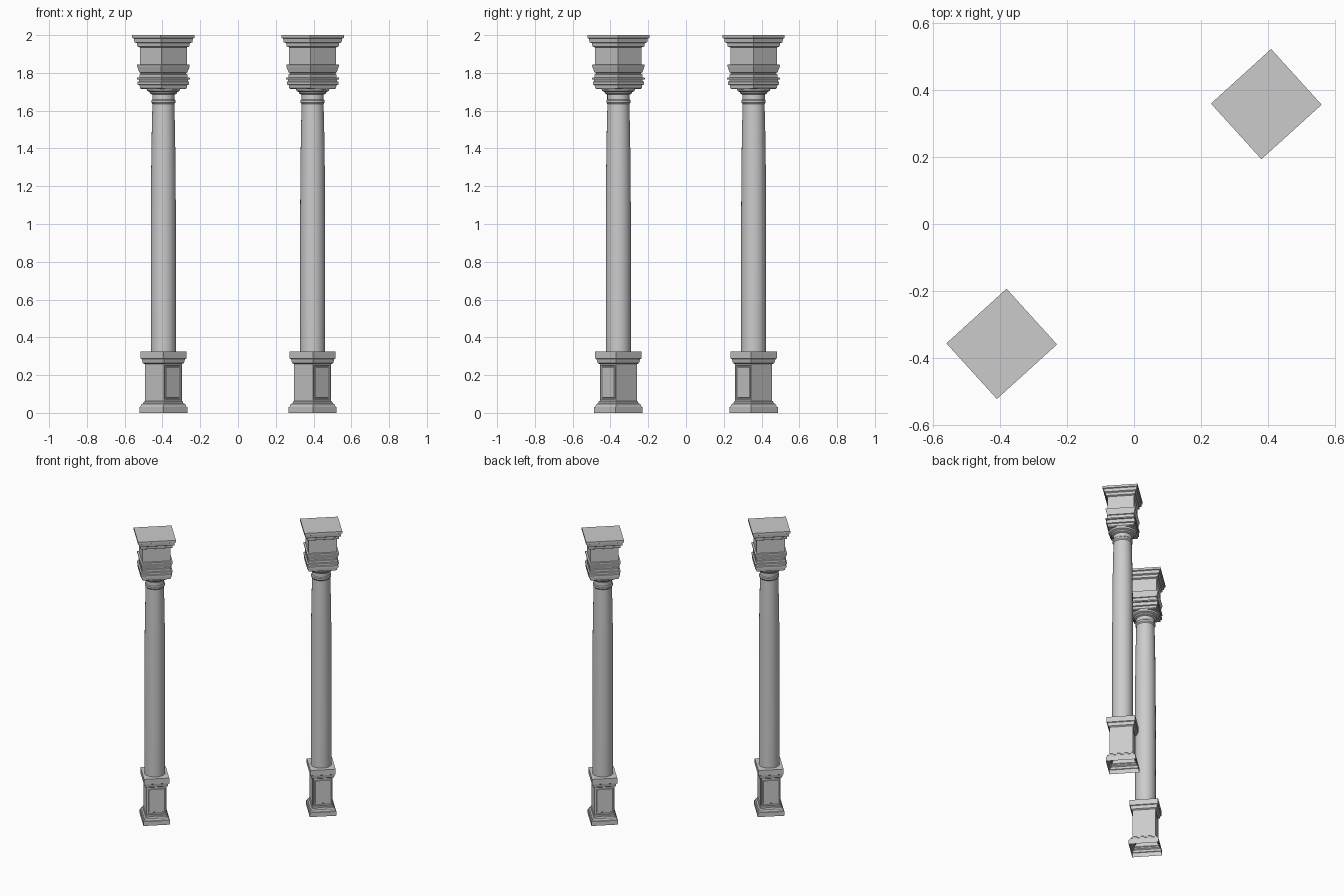
import bpy, bmesh, math

cube = bpy.data.objects.get("Cube")
if cube:
    bpy.data.objects.remove(cube, do_unlink=True)

TURN = math.radians(42.2)

stone = bpy.data.materials.new("grey stone")
stone.use_nodes = True
stone.diffuse_color = (0.6, 0.6, 0.6, 1)
stone.node_tree.nodes["Principled BSDF"].inputs["Base Color"].default_value = (0.6, 0.6, 0.6, 1)


def stack(rings, cap_bottom=True):
    """Join rings of points, bottom to top, into one skin."""
    bm = bmesh.new()
    loops = [[bm.verts.new(p) for p in ring] for ring in rings]
    n = len(loops[0])
    for low, high in zip(loops, loops[1:]):
        for i in range(n):
            j = (i + 1) % n
            bm.faces.new((low[i], low[j], high[j], high[i]))
    bm.faces.new(loops[-1])
    if cap_bottom:
        bm.faces.new(loops[0][::-1])
    bm.normal_update()
    return bm


def rect(a, b, z):
    return [(-a, -b, z), (a, -b, z), (a, b, z), (-a, b, z)]


def circle(r, z, n=32):
    return [(r * math.cos(math.tau * i / n), r * math.sin(math.tau * i / n), z) for i in range(n)]


def finish(bm, name, smooth=False):
    mesh = bpy.data.meshes.new(name)
    bm.to_mesh(mesh)
    bm.free()
    mesh.materials.append(stone)
    for label, side in (("front", -1), ("back", 1)):
        obj = bpy.data.objects.new(f"{label}_{name}", mesh)
        obj.location = (0.395 * side, 0.358 * side, 0)
        obj.rotation_euler.z = TURN
        bpy.context.collection.objects.link(obj)
    if smooth:
        bpy.ops.object.select_all(action="DESELECT")
        obj.select_set(True)
        bpy.context.view_layer.objects.active = obj
        bpy.ops.object.shade_smooth_by_angle(angle=math.radians(35))


# Pedestal: margin beyond the plain block, height
pedestal = [(0.021, 0), (0.021, 0.03), (0.017, 0.032), (0.013, 0.046), (0.005, 0.052),
            (0.004, 0.06), (0, 0.064), (0, 0.258), (0.008, 0.264), (0.012, 0.285),
            (0.017, 0.288), (0.017, 0.325)]
bm = stack([rect(0.064 + m, 0.075 + m, z) for m, z in pedestal], cap_bottom=False)

# Sunken panels with a raised field on two opposite sides
panels = [f for f in bm.faces if abs(f.normal.y) > 0.9 and 0.1 < f.calc_center_median().z < 0.2]
for width, depth in ((0.009, 0), (0.004, -0.006), (0.009, 0), (0.003, 0.003)):
    bmesh.ops.inset_individual(bm, faces=panels, thickness=width, depth=depth)
finish(bm, "pedestal")

# Shaft with a gentle swelling, neck ring and round cushion: radius, height
shaft = [(0.066, 0.325), (0.0665, 0.7), (0.066, 1.05), (0.0645, 1.3), (0.0615, 1.5),
         (0.058, 1.635), (0.064, 1.643), (0.064, 1.655), (0.059, 1.66), (0.059, 1.685),
         (0.07, 1.69), (0.073, 1.698), (0.085, 1.704), (0.09, 1.716)]
finish(stack([circle(r, z) for r, z in shaft]), "shaft", smooth=True)

# Square capital block with its mouldings: half breadth, height
block = [(0.118, 1.715), (0.124, 1.72), (0.126, 1.735), (0.136, 1.738), (0.136, 1.753),
         (0.129, 1.756), (0.129, 1.764), (0.14, 1.766), (0.14, 1.774), (0.127, 1.776),
         (0.127, 1.792), (0.12, 1.794), (0.12, 1.8), (0.127, 1.802), (0.139, 1.835),
         (0.139, 1.843), (0.124, 1.845), (0.124, 1.935), (0.138, 1.94), (0.14, 1.957),
         (0.153, 1.962), (0.156, 1.982), (0.165, 1.985), (0.165, 2.0)]
finish(stack([rect(w * 0.735, w * 0.68, z) for w, z in block]), "capital")
